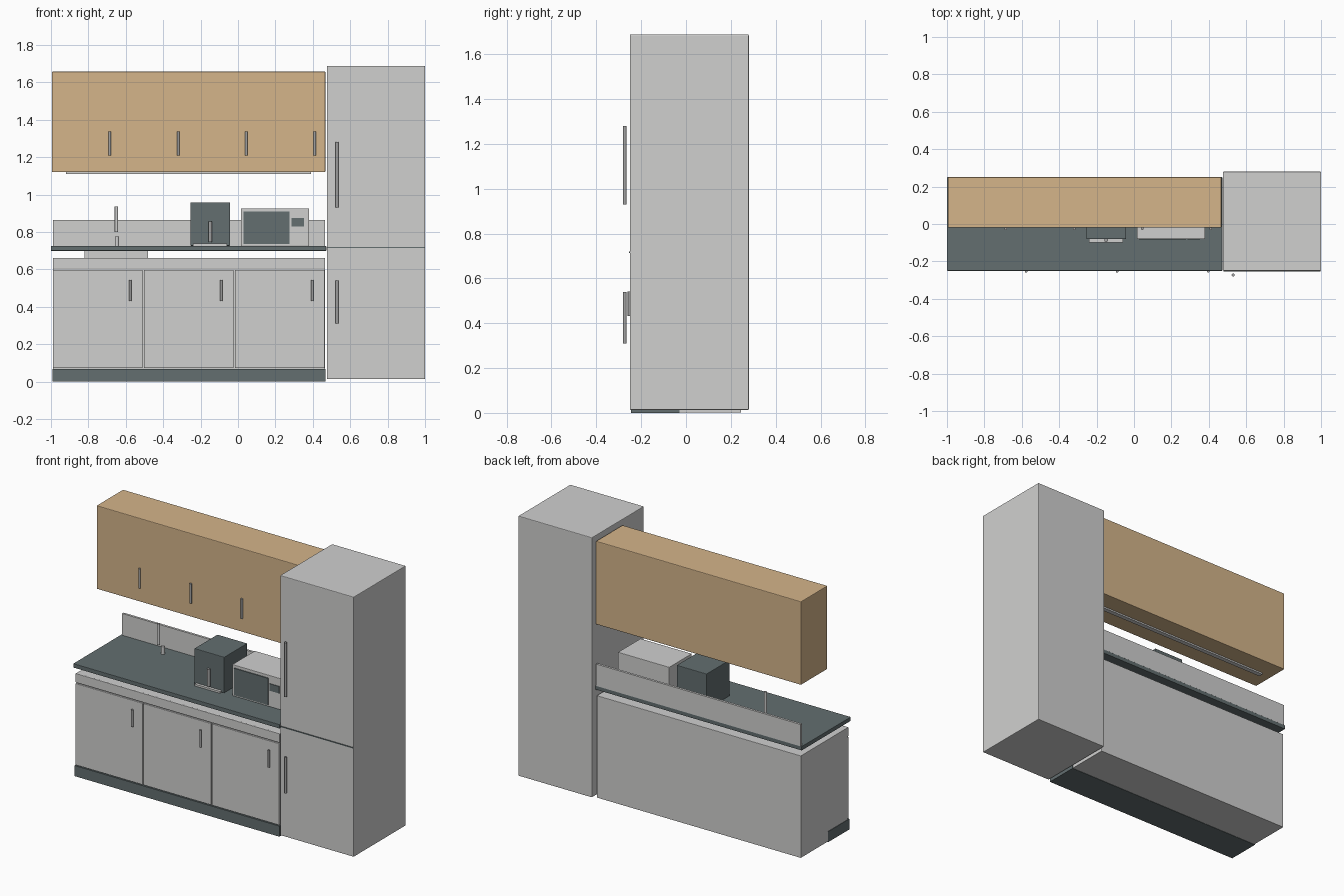
import bpy, math

if "Cube" in bpy.data.objects:
    bpy.data.objects.remove(bpy.data.objects["Cube"])


def mat(name, rgb):
    m = bpy.data.materials.new(name)
    m.diffuse_color = (*rgb, 1)
    m.use_nodes = True
    m.node_tree.nodes["Principled BSDF"].inputs["Base Color"].default_value = m.diffuse_color
    return m


GREY = mat("light_grey", (0.63, 0.63, 0.625))
TAN = mat("tan_wood", (0.66, 0.46, 0.255))
DARK = mat("slate", (0.125, 0.158, 0.163))
STEEL = mat("steel", (0.36, 0.36, 0.36))


def box(name, x, y, z, m, bevel=0.0):
    """Box from (min, max) ranges, optionally with softened edges."""
    bpy.ops.mesh.primitive_cube_add(size=1, location=[(a + b) / 2 for a, b in (x, y, z)])
    o = bpy.context.object
    o.name = name
    o.scale = [b - a for a, b in (x, y, z)]
    bpy.ops.object.transform_apply(location=False, rotation=False, scale=True)
    o.data.materials.append(m)
    if bevel:
        b = o.modifiers.new("bevel", "BEVEL")
        b.width = bevel
        b.segments = 2
    return o


def bar(name, x, y, z0, z1, r, m):
    """Upright round bar."""
    bpy.ops.mesh.primitive_cylinder_add(vertices=16, radius=r, depth=z1 - z0,
                                        location=(x, y, (z0 + z1) / 2))
    o = bpy.context.object
    o.name = name
    o.data.materials.append(m)
    bpy.ops.object.shade_smooth_by_angle(angle=math.radians(40))
    return o


# Fridge with door split and handles
box("fridge", (0.475, 1.0), (-0.25, 0.28), (0.013, 1.688), GREY, 0.004)
box("fridge_split", (0.478, 0.997), (-0.254, -0.248), (0.713, 0.719), DARK)
bar("fridge_upper_handle", 0.53, -0.273, 0.93, 1.28, 0.008, STEEL)
bar("fridge_lower_handle", 0.53, -0.273, 0.31, 0.54, 0.008, STEEL)

# Base cabinet, plinth, drawer band and doors
box("base_cabinet", (-0.99, 0.465), (-0.232, 0.245), (0.002, 0.66), GREY, 0.002)
box("plinth", (-0.993, 0.467), (-0.246, -0.03), (0, 0.068), DARK)
box("top_band", (-0.99, 0.465), (-0.24, -0.23), (0.602, 0.66), GREY, 0.002)
for i in range(3):
    x0 = -0.99 + i * 0.487
    box(f"door_{i}", (x0, x0 + 0.48), (-0.243, -0.23), (0.072, 0.597), GREY, 0.002)
    bar(f"door_handle_{i}", x0 + 0.413, -0.253, 0.432, 0.542, 0.007, STEEL)

# Floating worktop, sink bowl beneath and backsplash
box("worktop", (-1.0, 0.472), (-0.25, 0.25), (0.699, 0.725), DARK, 0.002)
box("sink_bowl", (-0.82, -0.48), (-0.13, 0.13), (0.66, 0.70), GREY)
box("backsplash", (-0.99, 0.465), (0.235, 0.25), (0.724, 0.865), GREY)
bar("tap_base", -0.647, 0.16, 0.72, 0.776, 0.011, GREY)
bar("tap_spout", -0.65, 0.12, 0.80, 0.936, 0.009, GREY)

# Wall cabinet with handles and light rail
box("wall_cabinet", (-0.995, 0.467), (-0.02, 0.25), (1.12, 1.657), TAN, 0.004)
for i in range(4):
    bar(f"wall_handle_{i}", -0.685 + i * 0.365, -0.025, 1.21, 1.337, 0.007, STEEL)
box("light_rail", (-0.92, 0.39), (0.10, 0.13), (1.11, 1.122), GREY)

# Coffee machine
box("coffee_machine", (-0.255, -0.042), (-0.08, 0.155), (0.726, 0.957), DARK, 0.003)
box("drip_tray", (-0.24, -0.06), (-0.098, -0.07), (0.726, 0.738), GREY)
bar("coffee_spout", -0.149, -0.086, 0.745, 0.857, 0.01, STEEL)

# Microwave with window and control panel
box("microwave", (0.015, 0.38), (-0.08, 0.15), (0.725, 0.926), GREY, 0.002)
box("microwave_window", (0.03, 0.275), (-0.086, -0.079), (0.735, 0.908), DARK)
box("microwave_panel", (0.285, 0.352), (-0.084, -0.079), (0.83, 0.875), DARK)
